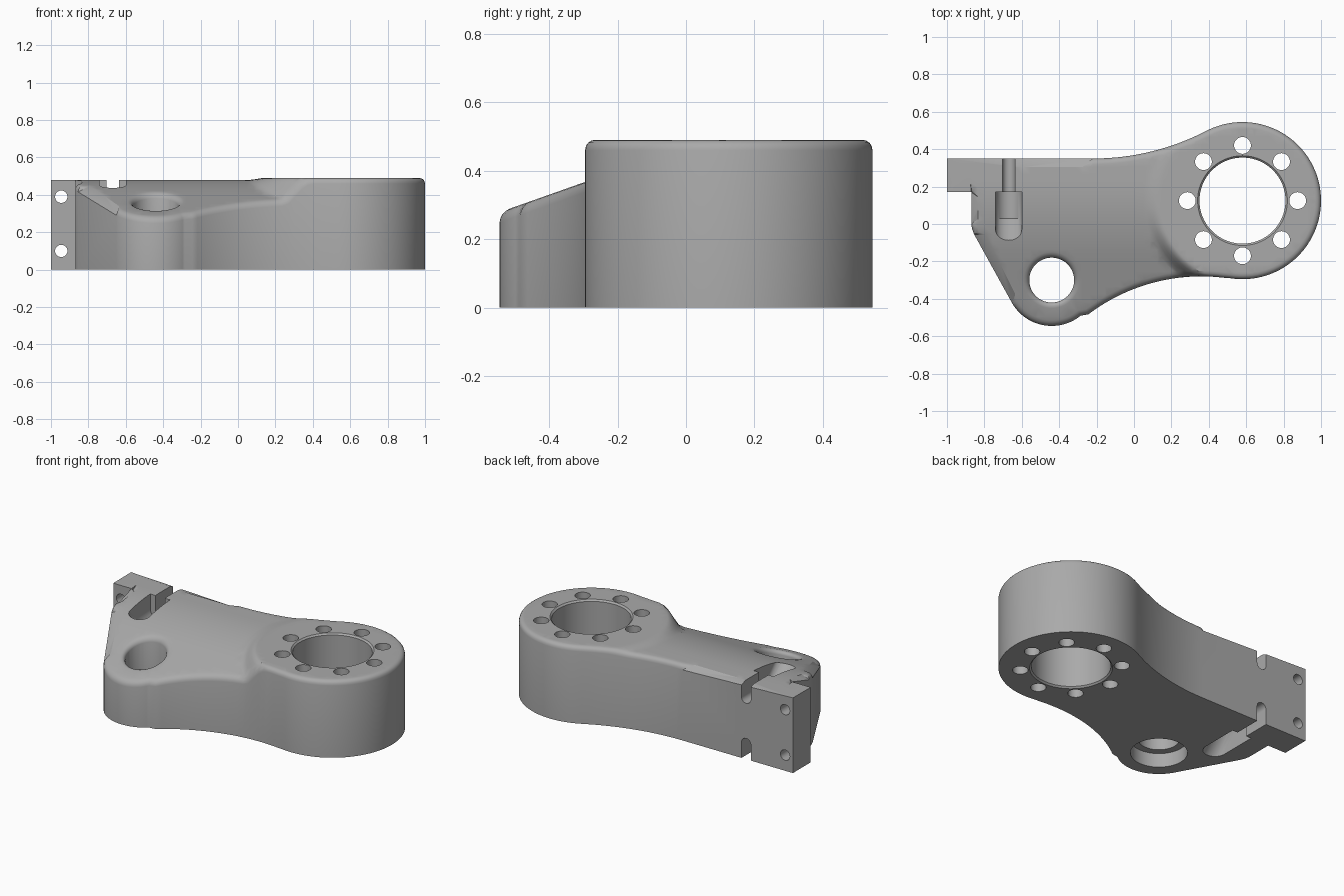
import bpy, bmesh
from math import sin, cos, pi, radians, sqrt, hypot
from mathutils import Vector
from mathutils.geometry import delaunay_2d_cdt, intersect_point_line

if "Cube" in bpy.data.objects:
    bpy.data.objects.remove(bpy.data.objects["Cube"])

BOSS = Vector((0.58, 0.125))
LUG = Vector((-0.44, -0.30))
HEIGHT, FILLET = 0.49, 0.03

steel = bpy.data.materials.new("grey_metal")
steel.use_nodes = True
GREY = (0.40, 0.40, 0.40, 1)
steel.diffuse_color = GREY
steel.node_tree.nodes["Principled BSDF"].inputs["Base Color"].default_value = GREY


def arc(c, r, a, b, n):
    angles = [radians(a + (b - a) * i / n) for i in range(n + 1)]
    return [Vector((c[0] + r * cos(t), c[1] + r * sin(t))) for t in angles]


def ring(c, r, n=64):
    return arc(c, r, 0, 360, n)[:-1]


def make_object(name, bm):
    bmesh.ops.recalc_face_normals(bm, faces=bm.faces[:])
    mesh = bpy.data.meshes.new(name)
    bm.to_mesh(mesh)
    bm.free()
    mesh.materials.append(steel)
    ob = bpy.data.objects.new(name, mesh)
    bpy.context.collection.objects.link(ob)
    return ob


def loft(name, sections):
    """Closed solid through matching loops of 3D points."""
    bm = bmesh.new()
    loops = [[bm.verts.new(p) for p in s] for s in sections]
    for a, b in zip(loops, loops[1:]):
        for i in range(len(a)):
            j = (i + 1) % len(a)
            bm.faces.new((a[i], a[j], b[j], b[i]))
    bm.faces.new(loops[0])
    bm.faces.new(loops[-1])
    return make_object(name, bm)


def turned(name, c, profile, n=64):
    return loft(name, [[(p.x, p.y, z) for p in ring(c, r, n)] for r, z in profile])


# Plan outline, counter-clockwise: boss, rear waist, clamp block, lug, front waist
outline = arc(BOSS, 0.42, -98.9, 117.3, 64)
outline += arc((-0.22, 1.668), 1.318, -62.6, -90, 16)[1:]
outline += [Vector(p) for p in ((-1, 0.35), (-1, 0.17), (-0.87, 0.17),
                                (-0.87, 0.0), (-0.866, -0.025), (-0.855, -0.055))]
outline += arc(LUG, 0.245, 211, 309.2, 28)
outline += arc((0.36, -1.28), 1.0, 129.2, 81.1, 24)[1:-1]
count = len(outline)
segments = [(outline[i], outline[(i + 1) % count]) for i in range(count)]
# The clamp block keeps sharp edges
rounded = [s for s in segments if not (max(s[0].x, s[1].x) < -0.8 and min(s[0].y, s[1].y) > 0.1)]


def edge_distance(p, segs):
    best = 9
    for a, b in segs:
        q, t = intersect_point_line(p, a, b)
        q = a if t < 0 else b if t > 1 else q
        best = min(best, hypot(p.x - q[0], p.y - q[1]))
    return best


def inside(p):
    odd = False
    for a, b in segments:
        if (a.y > p.y) != (b.y > p.y) and p.x < a.x + (p.y - a.y) * (b.x - a.x) / (b.y - a.y):
            odd = not odd
    return odd


def round_over(d, r=FILLET):
    d = max(0, min(d, r))
    return r - sqrt(r * r - (r - d) ** 2)


def top_height(p):
    slope = 0.365 + 0.354 * (p.y + 0.30)
    blend = max(0, 0.07 - abs(slope - 0.48)) / 0.07
    z = min(slope, 0.48) - blend * blend * 0.07 / 4
    t = max(0, min(1, (0.53 - (p - BOSS).length) / 0.09))
    z += (HEIGHT - z) * t * t * (3 - 2 * t)
    block = p.x < -0.8 and p.y > 0.17
    if not (block and p.x < -0.87):
        z -= round_over(edge_distance(p, rounded))
    return z - round_over((p - LUG).length - 0.12)


# Plan points: outline, inset rings for the rounded edge, feature rings, grid
points = list(outline)
for d in (0.003, 0.009, 0.018, 0.03):
    for i, p in enumerate(outline):
        e = (p - outline[i - 1]).normalized()
        f = (outline[(i + 1) % count] - p).normalized()
        n = Vector((-e.y - f.y, e.x + f.x))
        q = p + n * (2 * d / max(n.length_squared, 0.5))
        if inside(q):
            points.append(q)
extra = []
for r in (0.119, 0.123, 0.129, 0.138, 0.15):
    extra += ring(LUG, r)
for r in (0.44, 0.455, 0.47, 0.485, 0.5, 0.515, 0.53):
    extra += ring(BOSS, r, 72)
for i in range(51):
    for j in range(28):
        p = Vector((-0.995 + i * 0.04, -0.535 + j * 0.04))
        near_ring = 0.43 < (p - BOSS).length < 0.54 or 0.08 < (p - LUG).length < 0.165
        if not near_ring:
            extra.append(p)
points += [p for p in extra if inside(p) and edge_distance(p, segments) > 0.034]

# Body: triangulated top with walls dropped to the floor
flat, _, tris, *_ = delaunay_2d_cdt(points, [], [list(range(count))], 1, 1e-5)
bm = bmesh.new()
verts = [bm.verts.new((p.x, p.y, top_height(p))) for p in flat]
for t in tris:
    bm.faces.new([verts[i] for i in t])
bmesh.ops.delete(bm, geom=[v for v in bm.verts if not v.link_faces], context='VERTS')
rim = [e for e in bm.edges if e.is_boundary]
new = bmesh.ops.extrude_edge_only(bm, edges=rim)["geom"]
for v in new:
    if isinstance(v, bmesh.types.BMVert):
        v.co.z = 0
floor_edges = [e for e in new if isinstance(e, bmesh.types.BMEdge) and e.is_boundary]
bmesh.ops.contextual_create(bm, geom=floor_edges)
body = make_object("bracket_body", bm)

# Bored holes
cutters = [
    turned("main_bore", BOSS, ((0.26, -0.02), (0.23, 0.01), (0.23, 0.48), (0.26, 0.51)), 96),
    turned("lug_hole", LUG, ((0.165, -0.1), (0.165, 0.09), (0.12, 0.09), (0.12, 0.6))),
]
for p in ring(BOSS, 0.295, 8):
    cutters.append(turned("flange_hole", p, ((0.045, -0.1), (0.045, 0.6)), 32))


# Clamp holes and bolt slots, same above and below
def slot(name, r, stations, flip):
    sections = []
    for y, lift in stations:
        loop = [(-0.67 + p.x, y, p.y + 0.39 + lift) for p in arc((0, 0), r, 180, 360, 20)]
        loop += [(-0.67 + r, y, 0.8), (-0.67 - r, y, 0.8)]
        sections.append([(x, y, HEIGHT - z if flip else z) for x, y, z in loop])
    return loft(name, sections)


for flip in (False, True):
    cutters.append(slot("bolt_slot", 0.033, ((0.1, 0), (0.5, 0)), flip))
    cutters.append(slot("head_pocket", 0.07, ((0.172, 0), (0.03, 0), (-0.17, 0.2)), flip))
    z = 0.1 if flip else 0.39
    cutters.append(loft("clamp_hole", [[(p.x, y, p.y) for p in ring((-0.945, z), 0.033, 32)]
                                       for y in (0.0, 0.5)]))

bpy.context.view_layer.objects.active = body
body.select_set(True)
for c in cutters:
    c.hide_render = True
    mod = body.modifiers.new(c.name, 'BOOLEAN')
    mod.operation, mod.solver, mod.object = 'DIFFERENCE', 'EXACT', c
    bpy.ops.object.modifier_apply(modifier=mod.name)
    bpy.data.objects.remove(c)

bpy.ops.object.shade_smooth_by_angle(angle=radians(32))
